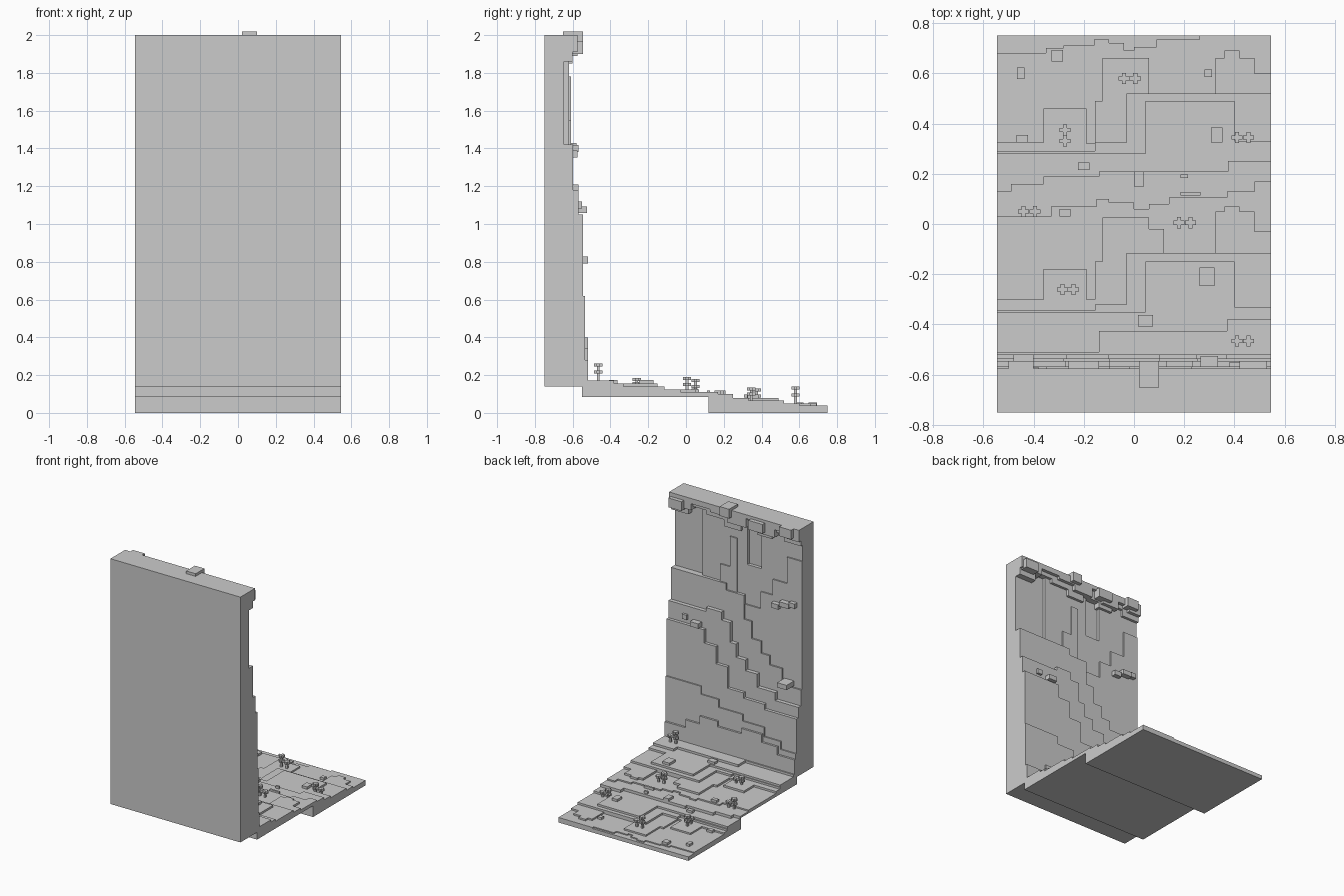
import bpy
import bmesh
from mathutils import Vector

cube = bpy.data.objects.get("Cube")
if cube:
    bpy.data.objects.remove(cube, do_unlink=True)

HALF = .545          # half width of the whole piece
WALL_FOOT = .14      # underside of the wall
FLOOR_BACK = -.55    # where the terraces run into the wall

stone = bpy.data.materials.new("stone_grey")
stone.use_nodes = True
GREY = (.6, .6, .6, 1)
stone.diffuse_color = GREY
stone.node_tree.nodes["Principled BSDF"].inputs["Base Color"].default_value = GREY


def finish(name, bm):
    """Turn a bmesh into a flat shaded stone object."""
    bmesh.ops.recalc_face_normals(bm, faces=bm.faces)
    mesh = bpy.data.meshes.new(name)
    bm.to_mesh(mesh)
    bm.free()
    mesh.materials.append(stone)
    obj = bpy.data.objects.new(name, mesh)
    bpy.context.scene.collection.objects.link(obj)
    return obj


def add_box(bm, low, high):
    verts = bmesh.ops.create_cube(bm, size=1)["verts"]
    low, high = Vector(low), Vector(high)
    for v in verts:
        v.co = (low + high) / 2 + v.co * (high - low)


def box(name, low, high):
    bm = bmesh.new()
    add_box(bm, low, high)
    return finish(name, bm)


def prism(name, steps, edge, place, extrude):
    """Extrude the area between a straight edge and a stepped outline."""
    outline = [(steps[0][0], edge)]
    ends = [x for x, _ in steps[1:]] + [HALF]
    for (start, value), end in zip(steps, ends):
        outline += [(start, value), (end, value)]
    outline.append((HALF, edge))
    bm = bmesh.new()
    face = bm.faces.new([bm.verts.new(place(a, b)) for a, b in outline])
    result = bmesh.ops.extrude_face_region(bm, geom=[face])
    moved = [g for g in result["geom"] if isinstance(g, bmesh.types.BMVert)]
    bmesh.ops.translate(bm, verts=moved, vec=extrude)
    return finish(name, bm)


terraces = []


def terrace(name, top, back, bottom, steps):
    terraces.append((top, back, steps))
    prism(name, steps, back, lambda x, y: (x, y, bottom), (0, 0, top - bottom))


def ground(x, y):
    """Height of the highest terrace under a point."""
    height = .03
    for top, back, steps in terraces:
        reach = [v for start, v in steps if start <= x]
        if reach and y <= reach[-1]:
            height = max(height, top)
    return height


def wall_layer(name, face, edge, steps, back=-.7):
    prism(name, steps, edge, lambda x, z: (x, back, z), (0, face - back, 0))


# Floor slabs, stepped on the underside
box("lower_floor_slab", (-HALF, .12, 0), (HALF, .75, .03))
box("upper_floor_slab", (-HALF, FLOOR_BACK, .085), (HALF, .12, .1))

# Lower floor terraces, from the outer edge inwards
LOW, HIGH = (.12, 0), (FLOOR_BACK, .09)
terrace("outer_terrace", .038, *LOW, [
    (-HALF, .68), (-.35, .7), (-.28, .71), (-.16, .735), (-.1, .72),
    (-.04, .69), (0, .705), (.09, .735), (.26, .75)])
terrace("second_terrace", .05, *LOW, [
    (-HALF, .325), (-.36, .46), (-.19, .32), (-.155, .49), (-.125, .66),
    (.06, .52), (.325, .66), (.36, .69), (.42, .66), (.48, .6)])
terrace("third_terrace", .065, *LOW, [
    (-HALF, .29), (-.155, .325), (-.03, .52)])
terrace("fourth_terrace", .08, *LOW, [
    (-HALF, .28), (.045, .49), (.4, .33)])
terrace("middle_terrace", .1, *LOW, [
    (-HALF, .13), (-.49, .16), (-.36, .19), (-.14, .21), (.375, .25)])

# Upper floor terraces, rising to the wall
terrace("fifth_terrace", .11, *HIGH, [
    (-HALF, .03), (-.33, .07), (-.15, .1), (-.1, .085), (0, .06),
    (.06, .08), (.14, .105), (.37, .13), (.48, .17)])
terrace("sixth_terrace", .125, *HIGH, [
    (-HALF, -.3), (-.36, -.18), (-.19, -.3), (-.155, -.15), (-.125, .025),
    (.06, -.02), (.12, -.115), (.325, .05), (.36, .07), (.42, .05), (.48, -.03)])
terrace("seventh_terrace", .14, *HIGH, [
    (-HALF, -.345), (-.155, -.32), (-.03, -.115)])
terrace("eighth_terrace", .155, *HIGH, [
    (-HALF, -.35), (.045, -.15), (.4, -.33)])
terrace("top_terrace", .172, *HIGH, [
    (-HALF, -.51), (-.14, -.425), (.37, -.38)])

# Wall slab and the rock strata on its inner face
box("wall_slab", (-HALF, -.75, WALL_FOOT), (HALF, -.645, 2))
wall_layer("upper_rock_panels", -.62, WALL_FOOT, [
    (-HALF, 1.97), (-.2, 1.6), (-.08, 1.97), (.295, 1.42)])
wall_layer("raised_rock_panel", -.61, WALL_FOOT, [
    (-HALF, 1.75), (-.42, 1.55), (-.3, 1.43), (-.2, 1.3), (0, 1.78),
    (.06, 1.55), (.14, 1.42)])
wall_layer("broad_stratum", -.598, WALL_FOOT, [
    (-HALF, .78), (-.47, .82), (-.385, .9), (-.28, .97), (-.21, 1.06),
    (-.13, 1.19), (-.066, 1.37), (.085, 1.42)])
wall_layer("middle_stratum", -.568, WALL_FOOT, [
    (-HALF, .66), (-.35, .72), (-.2, .82), (-.1, .9), (-.02, 1),
    (.03, 1.15), (.1, 1.21), (.23, 1.18)])
wall_layer("lower_stratum", -.545, WALL_FOOT, [
    (-HALF, .58), (-.275, .62), (-.1, .66), (.035, .82), (.13, .95), (.23, 1.05)])
wall_layer("footing_stratum", -.535, WALL_FOOT, [
    (-HALF, .32), (-.42, .38), (-.28, .45), (-.1, .5), (.1, .56), (.25, .62)])
wall_layer("base_stratum", -.52, WALL_FOOT, [
    (-HALF, .28), (-.4, .34), (-.27, .4), (-.1, .36), (.1, .4),
    (.25, .34), (.37, .28)])

# Overhanging crest along the top of the wall
wall_layer("crest", -.6, 2, [
    (-HALF, 1.87), (-.4, 1.92), (-.3, 1.86), (-.18, 1.9), (-.04, 1.85),
    (.1, 1.9), (.25, 1.93), (.4, 1.86)])
wall_layer("crest_lip", -.575, 2, [
    (-HALF, 1.91), (-.44, 1.95), (-.34, 1.89), (-.2, 1.97), (-.1, 1.9),
    (.06, 1.94), (.2, 1.96), (.36, 1.91)])
for low_x, high_x, low_z in ((-.5, -.4, 1.93), (-.26, -.14, 1.91),
                             (.02, .1, 1.95), (.42, .53, 1.9)):
    box("crest_block", (low_x, -.65, low_z), (high_x, -.545, low_z + .07))

# Loose stones on the floor: centre, then width and depth
for x, y, w, d in (
        (-.45, .6, .03, .045), (-.305, .67, .045, .045), (.295, .6, .03, .03),
        (-.445, .34, .045, .03), (.33, .355, .045, .06), (-.2, .23, .045, .03),
        (.02, .18, .04, .06), (.2, .19, .03, .015), (.225, .12, .08, .015),
        (-.275, .045, .045, .03), (.29, -.21, .06, .075), (.045, -.385, .06, .045)):
    base = ground(x, y)
    box("loose_stone", (x - w / 2, y - d / 2, base - .005),
        (x + w / 2, y + d / 2, base + .018))


def plus(bm, x, y, z):
    """A flat cross shaped cap."""
    for a, b in ((.022, .008), (.008, .022)):
        add_box(bm, (x - a, y - b, z - .008), (x + a, y + b, z + .008))


# Sprouts: a stem with two cross shaped caps side by side
def sprout(x, y, height, along_y=False):
    base = ground(x, y)
    bm = bmesh.new()
    dx, dy = (0, -.045) if along_y else (.045, 0)
    add_box(bm, (x - .007, y - .007, base - .005), (x + .007, y + .007, base + height))
    plus(bm, x, y, base + height - .008)
    plus(bm, x, y, base + height / 2)
    plus(bm, x + dx, y + dy, base + height / 2)
    add_box(bm, (x + dx - .007, y + dy - .007, ground(x + dx, y + dy) - .005),
            (x + dx + .007, y + dy + .007, base + height / 2))
    finish("sprout", bm)


for x, y, height in ((-.04, .58, .09), (.41, .345, .07), (-.44, .05, .08),
                     (.18, .005, .08), (-.285, -.26, .06), (.41, -.465, .09)):
    sprout(x, y, height)
sprout(-.275, .375, .08, along_y=True)

# Nubs clinging to the wall: centre, outer face and half width
for x, z, face, half in ((-.42, 1.4, -.57, .04), (-.34, 1.37, -.575, .03),
                         (-.48, 1.41, -.58, .025), (-.44, .81, -.52, .04),
                         (.3, 1.075, -.525, .035), (.4, 1.1, -.55, .02)):
    box("wall_nub", (x - half, -.65, z - .018), (x + half, face, z + .018))
